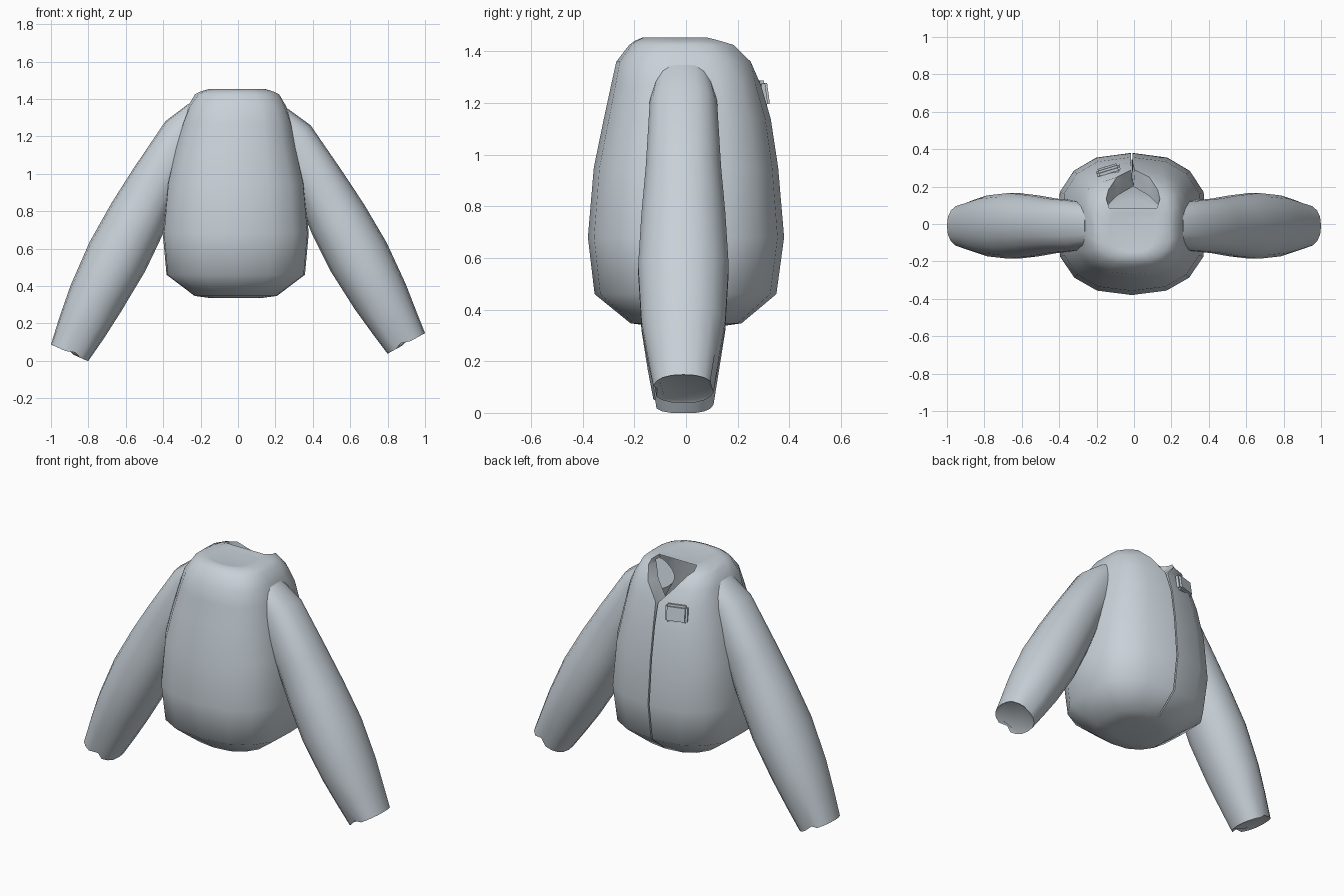
import bpy, bmesh, math
from mathutils import Vector, Matrix

if "Cube" in bpy.data.objects:
    bpy.data.objects.remove(bpy.data.objects["Cube"])

fabric = bpy.data.materials.new("pale blue grey fabric")
fabric.diffuse_color = (0.58, 0.64, 0.69, 1)
fabric.use_nodes = True
fabric.node_tree.nodes["Principled BSDF"].inputs["Base Color"].default_value = fabric.diffuse_color


def spow(v, e):
    return math.copysign(abs(v) ** e, v)


def finish(name, bm, angle=60):
    me = bpy.data.meshes.new(name)
    bmesh.ops.recalc_face_normals(bm, faces=bm.faces[:])
    bm.to_mesh(me)
    bm.free()
    ob = bpy.data.objects.new(name, me)
    bpy.context.collection.objects.link(ob)
    me.materials.append(fabric)
    bpy.ops.object.select_all(action='DESELECT')
    ob.select_set(True)
    bpy.context.view_layer.objects.active = ob
    bpy.ops.object.shade_smooth_by_angle(angle=math.radians(angle))


def skin(bm, rows, closed):
    n = len(rows[0])
    for a, b in zip(rows, rows[1:]):
        for i in range(n if closed else n - 1):
            j = (i + 1) % n
            bm.faces.new((a[i], a[j], b[j], b[i]))


def cap(bm, ring, depth, shrink=0.6):
    """Close a ring with a smaller ring moved by depth, then a face."""
    mid = sum((v.co for v in ring), Vector()) / len(ring)
    small = [bm.verts.new(mid + (v.co - mid) * shrink + depth) for v in ring]
    skin(bm, [ring, small], True)
    bm.faces.new(small)


# Jacket body: rings open at the back seam, with both seam edges folded inwards
# z, half width, half depth, y centre, squareness, seam half angle, fold depth
BODY = [
    (0.347, 0.22, 0.215, 0.00, 0.85, 0.5, 0.02),
    (0.46, 0.37, 0.352, -0.002, 0.82, 0.7, 0.06),
    (0.68, 0.39, 0.38, 0.00, 0.82, 0.7, 0.07),
    (0.95, 0.366, 0.357, 0.00, 0.8, 0.7, 0.07),
    (1.14, 0.323, 0.323, 0.005, 0.8, 0.8, 0.08),
    (1.27, 0.292, 0.29, 0.00, 0.78, 2, 0.09),
    (1.36, 0.263, 0.263, -0.007, 0.78, 13, 0.10),
    (1.425, 0.225, 0.212, -0.008, 0.78, 28, 0.08),
    (1.44, 0.195, 0.185, -0.015, 0.8, 40, 0.04),
    (1.453, 0.15, 0.15, -0.02, 0.8, 50, 0.015),
]
bm = bmesh.new()
rows = []
N = 16
for z, rx, ry, cy, e, gap, fold in BODY:
    pts = []
    shift = -0.012 if z < 1.2 else -0.005
    for i in range(N + 1):
        a = math.radians(90 + gap + (360 - 2 * gap) * i / N)
        # widened then clipped, which flattens the two sides
        x = max(-rx, min(rx, rx * 1.05 * spow(math.cos(a), e)))
        pts.append(Vector((x, cy + ry * spow(math.sin(a), e), z)))
    if gap < 3:                           # keep the seam nearly shut
        pts[0].x, pts[-1].x = -0.003 * gap - 0.002, 0.003 * gap + 0.002
    for p, at in ((pts[0].copy(), 0), (pts[-1].copy(), N + 2)):
        k = 0.3 if gap < 5 else 1.0
        pts.insert(at, Vector((p.x * k, p.y - fold, z - (0.02 if gap > 10 else 0))))
    rows.append([bm.verts.new(p + Vector((shift, 0, 0))) for p in pts])
skin(bm, rows, False)
cap(bm, rows[0][1:-1], Vector((0, 0, -0.012)))
# Neck top, slightly sunken in the middle
cap(bm, rows[-1][1:-1], Vector((0, 0, -0.004)), 0.8)
finish("jacket_body", bm, 75)

# Sleeves: x, z, half thickness, half depth, squareness, from shoulder to cuff
SLEEVE = [
    (0.195, 1.31, 0.095, 0.11, 0.8),
    (0.285, 1.21, 0.125, 0.132, 0.8),
    (0.44, 0.955, 0.14, 0.148, 0.9),
    (0.535, 0.77, 0.16, 0.165, 0.95),
    (0.645, 0.56, 0.168, 0.178, 0.95),
    (0.76, 0.34, 0.152, 0.165, 0.95),
    (0.835, 0.19, 0.132, 0.14, 0.9),
    (0.90, 0.06, 0.112, 0.118, 0.85),
]


def sleeve(name, side, lift, tilt):
    bm = bmesh.new()
    rows = []
    S = 18
    last = len(SLEEVE) - 1
    for k, (x, z, rt, ry, e) in enumerate(SLEEVE):
        p = SLEEVE[max(k - 1, 0)]
        q = SLEEVE[min(k + 1, last)]
        t = Vector((q[0] - p[0], 0, q[1] - p[1])).normalized()
        out = Vector((-t.z, 0, t.x))
        w = k / last
        row = []
        for i in range(S):
            a = 2 * math.pi * i / S
            c = Vector((x, -0.01, z + lift[0] * (1 - w) + lift[1] * w ** 3))
            c += out * rt * spow(math.cos(a), e) + Vector((0, ry * spow(math.sin(a), e), 0))
            if k == last:
                c.z += tilt * math.cos(a)
                if i in (4, 13):          # creases in the cuff
                    c -= t * 0.015
                    c.y *= 0.88
            c.x *= side
            c.z = max(c.z, 0)
            row.append(bm.verts.new(c))
        rows.append(row)
    skin(bm, rows, True)
    bm.faces.new(rows[0])
    # Cuff end
    cap(bm, rows[-1], Vector((-t.x * side, 0, -t.z)) * 0.006, 0.9)
    finish(name, bm, 55)


sleeve("left_sleeve", -1, (0.0, -0.018), -0.005)
sleeve("right_sleeve", 1, (-0.025, 0.033), 0.005)

# Small fastening tab beside the back seam
bm = bmesh.new()
bmesh.ops.create_cube(bm, size=1, matrix=(
    Matrix.Translation((-0.137, 0.285, 1.235))
    @ Matrix.Rotation(math.radians(17), 4, 'Z')
    @ Matrix.Rotation(math.radians(8), 4, 'X')
    @ Matrix.Diagonal((0.13, 0.04, 0.105, 1))))
bmesh.ops.bevel(bm, geom=bm.edges[:], offset=0.012, segments=2, affect='EDGES')
finish("back_tab", bm, 60)
